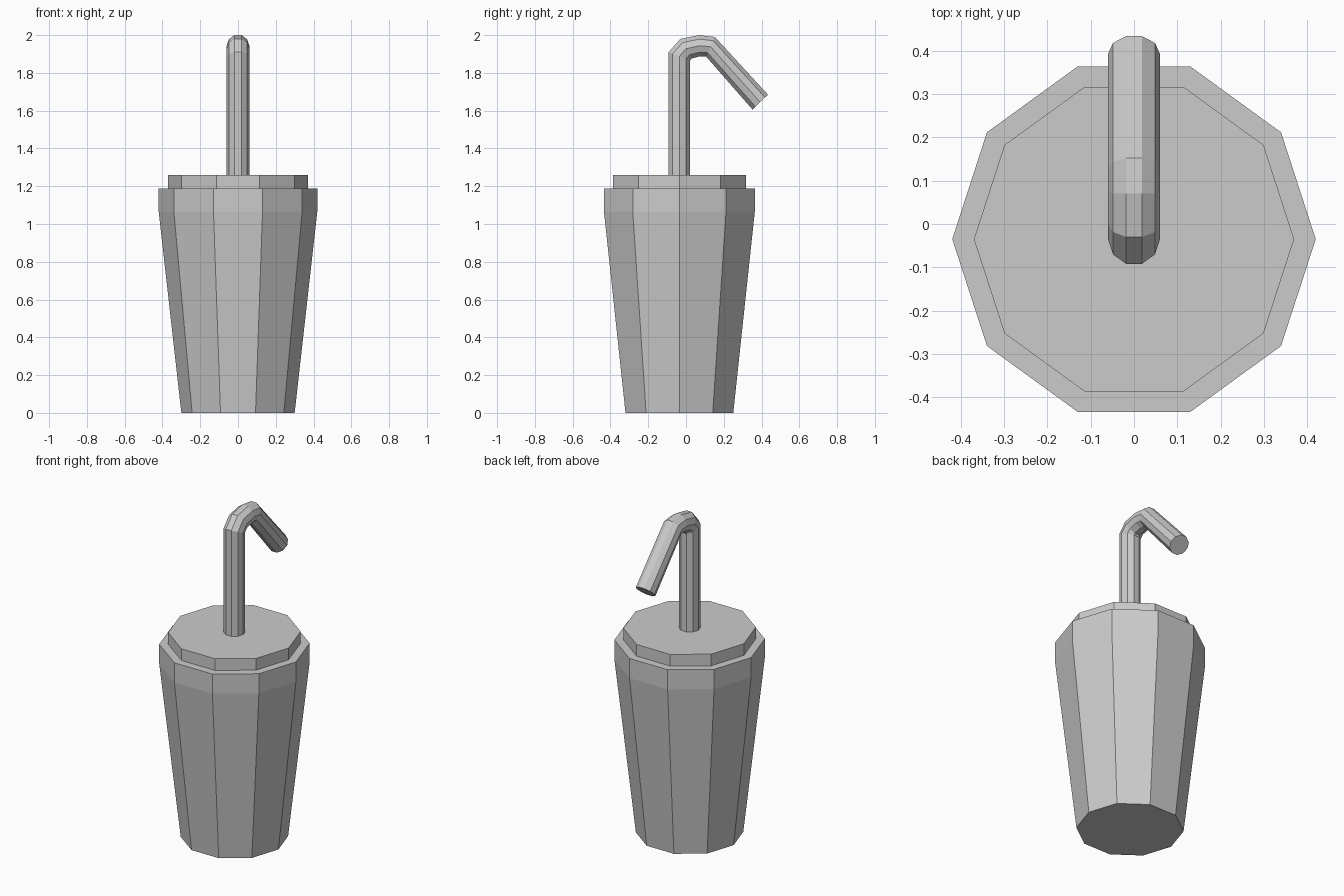
import bpy, bmesh
from math import sin, cos, pi

if "Cube" in bpy.data.objects:
    bpy.data.objects.remove(bpy.data.objects["Cube"])

SIDES = 10
CY = -0.035          # cup and straw axis in y
K = sin(2 * pi / 5)  # flat-to-flat half width of a decagon with points on x


def loft(name, rings):
    """Skin a list of decagon rings and cap both ends."""
    bm = bmesh.new()
    loops = [[bm.verts.new(p) for p in ring] for ring in rings]
    for a, b in zip(loops, loops[1:]):
        for i in range(SIDES):
            j = (i + 1) % SIDES
            bm.faces.new((a[i], a[j], b[j], b[i]))
    bm.faces.new(loops[0][::-1])
    bm.faces.new(loops[-1])
    bmesh.ops.recalc_face_normals(bm, faces=bm.faces)
    mesh = bpy.data.meshes.new(name)
    bm.to_mesh(mesh)
    bm.free()
    obj = bpy.data.objects.new(name, mesh)
    bpy.context.collection.objects.link(obj)
    return obj


def flat_ring(r, z):
    return [(r * cos(2 * pi * i / SIDES), CY + r * sin(2 * pi * i / SIDES), z)
            for i in range(SIDES)]


def straw_ring(outer, inner, r=0.06):
    """Decagon section spanning the outer and inner (y, z) edge of the bend."""
    my, mz = (outer[0] + inner[0]) / 2, (outer[1] + inner[1]) / 2
    dy, dz = (inner[0] - outer[0]) / 2 / K, (inner[1] - outer[1]) / 2 / K
    ring = []
    for i in range(SIDES):
        c, s = cos(2 * pi * i / SIDES), sin(2 * pi * i / SIDES)
        ring.append((r * c, my + dy * s, mz + dz * s))
    return ring


# Tapered cup, lid rim and raised lid top
loft("cup_with_lid", [flat_ring(r, z) for r, z in
                      [(0.30, 0), (0.42, 1.067), (0.42, 1.188),
                       (0.37, 1.188), (0.37, 1.26)]])

# Bent drinking straw: outer and inner edge at each ring
bend = [((-0.092, 1.26), (0.022, 1.26)),
        ((-0.092, 1.91), (0.022, 1.866)),
        ((-0.030, 1.98), (0.030, 1.876)),
        ((0.070, 2.00), (0.074, 1.888)),
        ((0.153, 1.99), (0.105, 1.888)),
        ((0.434, 1.685), (0.352, 1.606))]
loft("straw", [straw_ring(o, i) for o, i in bend])
